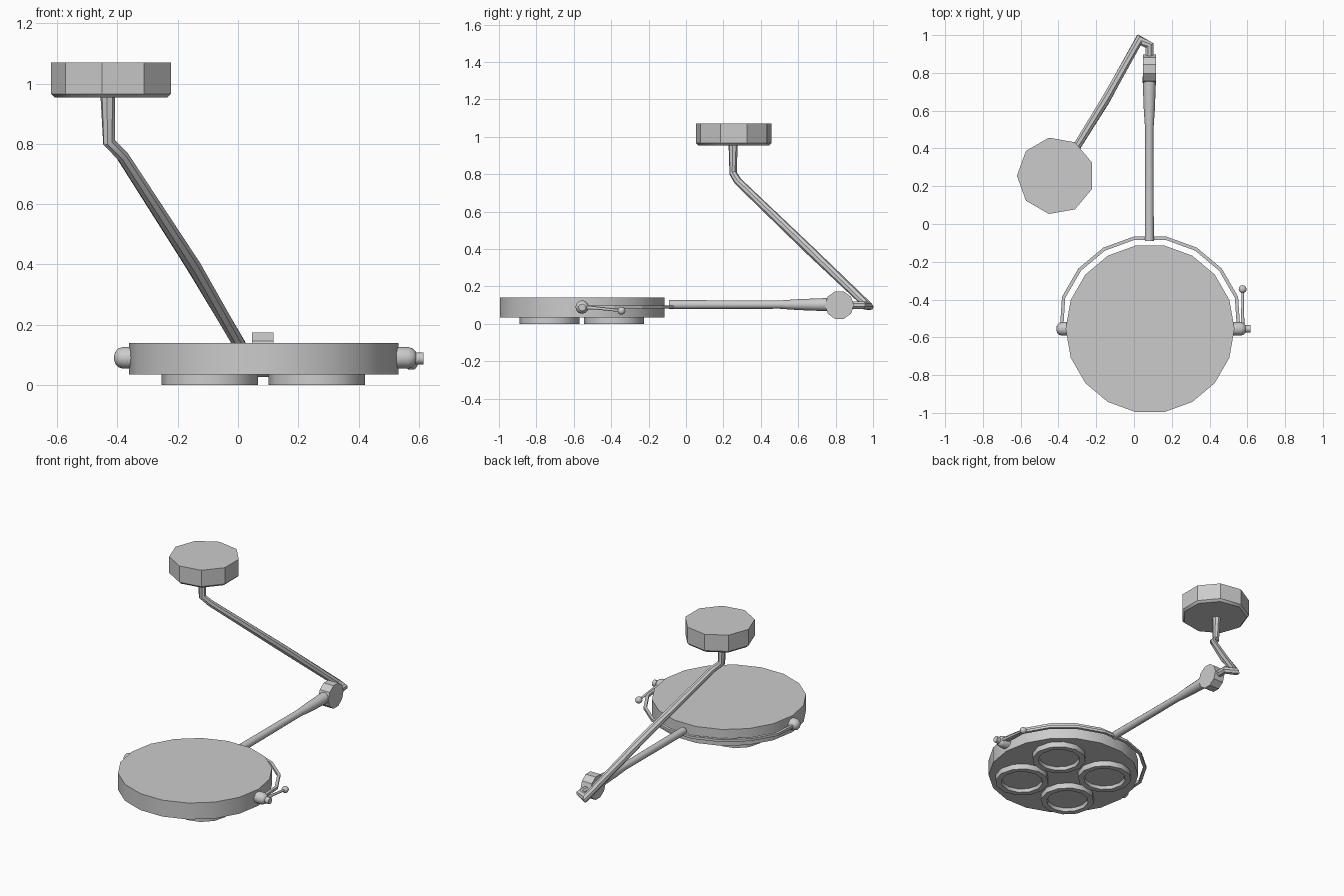
import bpy, bmesh, math
from mathutils import Vector, Matrix

if "Cube" in bpy.data.objects:
    bpy.data.objects.remove(bpy.data.objects["Cube"])

grey = bpy.data.materials.new("light_grey")
grey.use_nodes = True
colour = (0.6, 0.6, 0.6, 1)
grey.diffuse_color = colour
grey.node_tree.nodes["Principled BSDF"].inputs["Base Color"].default_value = colour

TO_X = Matrix.Rotation(math.pi / 2, 4, 'Y')
TO_NEG_X = Matrix.Rotation(-math.pi / 2, 4, 'Y')
TO_Y = Matrix.Rotation(-math.pi / 2, 4, 'X')


def finish(name, bm, angle):
    bmesh.ops.recalc_face_normals(bm, faces=bm.faces)
    mesh = bpy.data.meshes.new(name)
    bm.to_mesh(mesh)
    bm.free()
    mesh.materials.append(grey)
    obj = bpy.data.objects.new(name, mesh)
    bpy.context.collection.objects.link(obj)
    bpy.ops.object.select_all(action='DESELECT')
    obj.select_set(True)
    bpy.context.view_layer.objects.active = obj
    bpy.ops.object.shade_smooth_by_angle(angle=math.radians(angle))
    return obj


def bridge(bm, rings, closed=False):
    """Skin a row of vertex rings, capping the ends."""
    n = len(rings[0])
    for a, b in zip(rings, rings[1:]):
        for i in range(n):
            j = (i + 1) % n
            bm.faces.new((a[i], a[j], b[j], b[i]))
    bm.faces.new(rings[0])
    bm.faces.new(rings[-1])


def lathe(name, profile, sides, centre, turn=Matrix(), phase=0, angle=31):
    """Revolve (radius, height) points about a local z axis."""
    bm = bmesh.new()
    place = Matrix.Translation(centre) @ turn
    rings = []
    for r, h in profile:
        rings.append([])
        for i in range(sides):
            a = math.tau * i / sides + phase
            rings[-1].append(bm.verts.new(place @ Vector((r * math.cos(a), r * math.sin(a), h))))
    bridge(bm, rings)
    return finish(name, bm, angle)


def tube(name, points, sides=8, angle=31):
    """Sweep a round section along (x, y, z, radius) points with mitred bends."""
    bm = bmesh.new()
    pos = [Vector(p[:3]) for p in points]
    last = len(pos) - 1
    side, rings = None, []
    for i, p in enumerate(pos):
        t_in = (p - pos[max(i - 1, 0)]).normalized() if i else (pos[1] - p).normalized()
        t_out = (pos[i + 1] - p).normalized() if i < last else t_in
        mitre = (t_in + t_out).normalized()
        if side is None:
            side = t_in.orthogonal().normalized()
        side = (side - t_in * side.dot(t_in)).normalized()
        up = t_in.cross(side)
        ring = []
        for k in range(sides):
            a = math.tau * (k + 0.5) / sides
            off = (side * math.cos(a) + up * math.sin(a)) * points[i][3]
            off -= t_in * (off.dot(mitre) / t_in.dot(mitre))
            ring.append(bm.verts.new(p + off))
        rings.append(ring)
    bridge(bm, rings)
    return finish(name, bm, angle)


# Lamp head
cx, cy = 0.085, -0.555
lathe("lamp_head", [(0.447, 0.035), (0.447, 0.14)], 18, (cx, cy, 0))

# Four lamp cups with recessed lenses
for sx, x in (("right", -0.093), ("left", 0.262)):
    for sy, y in (("front", -0.73), ("back", -0.385)):
        lathe(f"lamp_cup_{sy}_{sx}",
              [(0.16, 0.04), (0.16, 0), (0.125, 0), (0.12, 0.02)], 12, (x, y, 0))

# Yoke strip around the back of the head
bm = bmesh.new()
rings = []
path = [(cx + 0.468, cy + 0.01)]
path += [(cx + 0.487 * math.cos(math.radians(a)), cy + 0.487 * math.sin(math.radians(a)))
         for a in range(20, 161, 20)]
path += [(cx - 0.468, cy + 0.01)]
for x, y in path:
    out = Vector((x - cx, y - cy, 0)).normalized() * 0.009
    rings.append([bm.verts.new(Vector((x, y, 0.09 + dz)) + out * s)
                  for s, dz in ((-1, -0.008), (1, -0.008), (1, 0.008), (-1, 0.008))])
bridge(bm, rings)
finish("yoke", bm, 15)

# Rounded pivot knobs at the yoke ends
knob = [(0.036, -0.02), (0.036, 0.03), (0.031, 0.045), (0.02, 0.055), (0.008, 0.059)]
lathe("pivot_knob_left", knob, 12, (cx + 0.45, cy, 0.09), TO_X, angle=40)
lathe("pivot_knob_right", knob, 12, (cx - 0.437, cy, 0.09), TO_NEG_X, angle=40)
lathe("knob_stub", [(0.02, 0), (0.02, 0.032)], 10, (0.584, cy, 0.088), TO_X, angle=40)

# Handle lever with ball end
tube("handle_lever", [(0.575, -0.55, 0.088, 0.012), (0.575, -0.47, 0.083, 0.008),
                      (0.575, -0.35, 0.07, 0.007)], angle=50)
ball = [(0.021 * math.sin(math.pi * i / 8), -0.021 * math.cos(math.pi * i / 8))
        for i in range(1, 8)]
lathe("handle_ball", ball, 12, (0.575, -0.345, 0.07), angle=40)

# Lower arm, flaring into the elbow
lathe("lower_arm", [(0.024, -0.09), (0.022, 0.5), (0.029, 0.6), (0.036, 0.78)], 12,
      (0.081, 0, 0.103), TO_Y)
lathe("elbow_joint", [(0.077, -0.035), (0.077, 0.035)], 10, (0.082, 0.82, 0.1), TO_X,
      phase=math.pi / 10)

# Upper arm from the elbow up to the ceiling post
tube("upper_arm", [(0.082, 0.86, 0.1, 0.022), (0.082, 0.945, 0.1, 0.022),
                   (0.027, 0.975, 0.096, 0.022), (-0.148, 0.66, 0.395, 0.025),
                   (-0.385, 0.278, 0.762, 0.021), (-0.428, 0.252, 0.805, 0.02),
                   (-0.432, 0.252, 0.97, 0.025)])

# Ceiling mount with a chamfered lower rim
lathe("ceiling_mount", [(0.192, 0.953), (0.205, 0.966), (0.205, 1.07)], 9,
      (-0.415, 0.255, 0), phase=math.pi)
